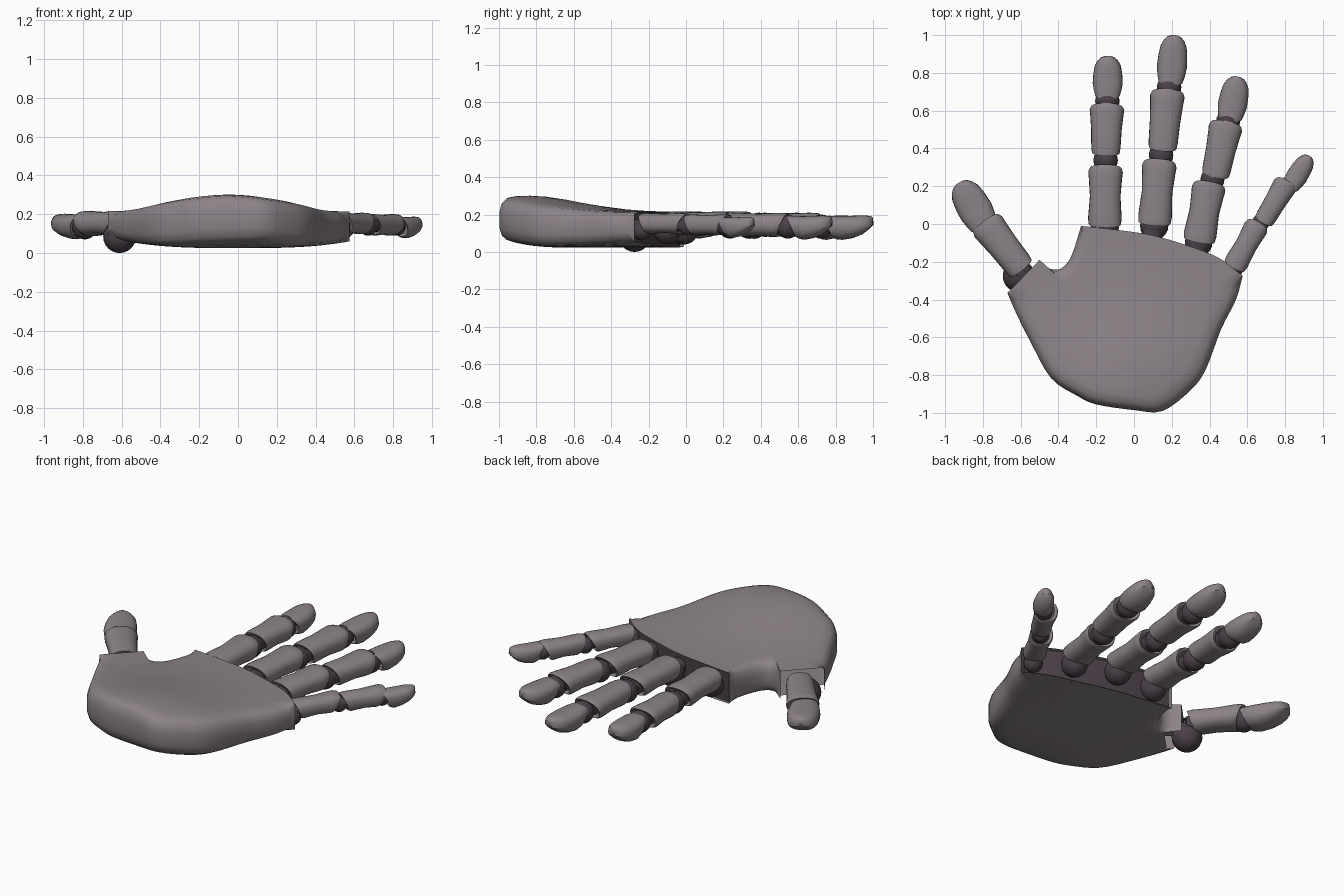
import bpy, bmesh, math
from mathutils import Vector

if "Cube" in bpy.data.objects:
    bpy.data.objects.remove(bpy.data.objects["Cube"])


def material(name, rgb):
    m = bpy.data.materials.new(name)
    m.diffuse_color = (*rgb, 1)
    m.use_nodes = True
    m.node_tree.nodes["Principled BSDF"].inputs["Base Color"].default_value = m.diffuse_color
    return m


SHELL = material("shell_grey", (0.26, 0.225, 0.245))
DARK = material("joint_dark", (0.07, 0.052, 0.065))


def finish(name, bm, mat, angle=42):
    bmesh.ops.recalc_face_normals(bm, faces=bm.faces)
    me = bpy.data.meshes.new(name)
    bm.to_mesh(me)
    bm.free()
    me.materials.append(mat)
    ob = bpy.data.objects.new(name, me)
    bpy.context.collection.objects.link(ob)
    bpy.ops.object.select_all(action='DESELECT')
    ob.select_set(True)
    bpy.context.view_layer.objects.active = ob
    bpy.ops.object.shade_smooth_by_angle(angle=math.radians(angle))
    return ob


def loft(name, p0, p1, rows, z, mat, cap=False, n=24):
    """rows: (t along, half width, top, bottom, bottom shift along axis)"""
    bm = bmesh.new()
    p0, p1 = Vector(p0), Vector(p1)
    axis = (p1 - p0).normalized()
    side = Vector((axis.y, -axis.x))
    rings = []
    for t, w, up, down, shift in rows:
        ring = []
        for k in range(n):
            a = 2 * math.pi * k / n
            c, s = math.cos(a), math.sin(a)
            c = math.copysign(abs(c) ** 0.85, c)
            s = math.copysign(abs(s) ** 0.85, s)
            p = p0.lerp(p1, t) + side * w * c + axis * shift * (1 - s) / 2
            ring.append(bm.verts.new((p.x, p.y, z + (up if s > 0 else down) * s)))
        rings.append(ring)
    for r, q in zip(rings, rings[1:]):
        for k in range(n):
            bm.faces.new((r[k], r[(k + 1) % n], q[(k + 1) % n], q[k]))
    if cap:
        bm.faces.new(rings[-1])
    return finish(name, bm, mat)


def ball(name, p, z, r, stretch=(1, 1, 1)):
    bm = bmesh.new()
    bmesh.ops.create_uvsphere(bm, u_segments=20, v_segments=12, radius=r)
    bmesh.ops.scale(bm, vec=stretch, verts=bm.verts)
    bmesh.ops.translate(bm, vec=(p[0], p[1], z), verts=bm.verts)
    return finish(name, bm, DARK, 60)


# Palm: smooth outline, concentric rings domed over it
OUT = [(-.28, -.01), (-.1, -.03), (.1, -.06), (.3, -.12), (.45, -.18), (.575, -.275),
       (.54, -.4), (.46, -.56), (.38, -.77), (.3, -.88), (.15, -.99), (0, -.985),
       (-.2, -.955), (-.3, -.91), (-.44, -.815), (-.55, -.62), (-.625, -.47),
       (-.67, -.365), (-.5, -.19), (-.45, -.235), (-.385, -.235), (-.33, -.165)]
OPEN = {0, 1, 2, 3, 4, 17}          # outline spans left open (knuckles, thumb socket)
ENDS = {5, 18}
CENTRE = Vector((-.1, -.55))
BALL = Vector((-.61, -.275))


def top(x, y):
    return .213 + .088 * math.exp(-((x + .05) / .3) ** 2 / 2 - ((y + .85) / .28) ** 2 / 2)


def bottom(x, y):
    return .025 + .05 * max(0, (-y - .7) / .3) ** 2 + .04 * abs(x / .6) ** 3


pts, flags = [], []
SUB = 4
for i in range(len(OUT)):
    a, b, c, d = (Vector(OUT[(i + k) % len(OUT)]) for k in (-1, 0, 1, 2))
    # end tangents vanish at the sharp corners
    m0 = (c - a) / 2 if i not in (0, 5, 17, 18) else (c - b)
    m1 = (d - b) / 2 if (i + 1) % len(OUT) not in (0, 5, 17, 18) else (c - b)
    for k in range(SUB):
        t = k / SUB
        pts.append(b * (2 * t**3 - 3 * t**2 + 1) + m0 * (t**3 - 2 * t**2 + t)
                   + c * (3 * t**2 - 2 * t**3) + m1 * (t**3 - t**2))
        flags.append(i in OPEN or (i in ENDS and k == 0))

LEVELS = [(.2, 0), (.45, 0), (.7, 0), (.82, 0), (.91, .01), (.97, .08), (1, .27),
          (1, .68), (.975, .88), (.92, .98), (.82, 1), (.65, 1), (.45, 1), (.2, 1)]
SIDE = 6
bm = bmesh.new()
rings = []
for s, h in LEVELS:
    ring = []
    for p, f in zip(pts, flags):
        q = CENTRE + (p - CENTRE) * s
        hh = round(h) if f else h
        lo, hi = bottom(q.x, q.y), top(q.x, q.y)
        ring.append(bm.verts.new((q.x, q.y, lo + (hi - lo) * hh)))
    rings.append(ring)
n = len(pts)
for j in range(len(rings) - 1):
    for k in range(n):
        m = (k + 1) % n
        if j == SIDE and flags[k] and flags[m]:
            continue
        mid = (rings[j][k].co + rings[j + 1][m].co) / 2
        if j < SIDE and (mid.xy - BALL).length < .14:
            continue                 # underside cut away round the thumb ball
        bm.faces.new((rings[j][k], rings[j][m], rings[j + 1][m], rings[j + 1][k]))
bm.faces.new(rings[0])
bm.faces.new(rings[-1])
finish("palm", bm, SHELL)

# Dark plate recessed behind the knuckle edge
bm = bmesh.new()
wall = []
for p in pts[:5 * SUB + 1]:
    q = CENTRE + (p - CENTRE) * .96
    wall.append([bm.verts.new((q.x, q.y, z)) for z in (bottom(*q), top(*q) - .003)])
for u, v in zip(wall, wall[1:]):
    bm.faces.new((u[0], v[0], v[1], u[1]))
finish("knuckle_plate", bm, DARK)

# Fingers: name, half width, root joint, then start/end of each segment
FINGERS = [
    ("index", .09, (-.155, -.03), [(-.155, -.02, -.15, .315), (-.15, .36, -.142, .64), (-.14, .66, -.138, .89)]),
    ("middle", .09, (.09, -.07), [(.107, -.01, .137, .345), (.15, .385, .18, .715), (.192, .735, .215, 1.0)]),
    ("ring", .088, (.33, -.15), [(.342, -.1, .402, .225), (.428, .245, .492, .545), (.505, .545, .55, .78)]),
    ("little", .064, (.505, -.27), [(.525, -.235, .662, .01), (.68, .005, .815, .23), (.82, .185, .93, .36)]),
    ("thumb", .09, BALL[:], [(-.59, -.245, -.795, .015), (-.785, -.02, -.925, .22)]),
]
for name, w, root, segs in FINGERS:
    k = .5 + .5 * w / .09            # height shrinks less than width
    up, dn = .062 * k, .068 * k
    for i, (x0, y0, x1, y1) in enumerate(segs):
        z = .155 - .007 * i
        if i < len(segs) - 1:
            # hollow phalanx with flared ends and slanted lips
            e = .82 if i or name == "thumb" else .95
            rows = [(.02, w * .7, up * .7, dn * .7, .04), (0, w * e, up * .93, dn * .9, .04),
                    (.1, w * (e + .04), up, dn, .03), (.5, w * .9, up * .92, dn * .9, 0),
                    (.82, w * .98, up, dn, -.025), (.95, w * 1.02, up * .98, dn, -.045),
                    (1, w * .95, up * .9, dn * .92, -.05), (.97, w * .7, up * .7, dn * .7, -.05)]
            loft(f"{name}_segment_{i + 1}", (x0, y0), (x1, y1), rows, z, SHELL)
        else:
            # fingertip: flat top, underside curling up to the end
            g = 1.06 if name == "thumb" else .92
            w2 = w * g
            rows = [(.03, w2 * .6, up * .6, dn * .7, .05), (0, w2 * .8, up * .8, dn * .95, .05),
                    (.12, w2 * .88, up * .85, dn * 1.08, .04), (.35, w2 * .96, up * .82, dn * 1.12, .01),
                    (.6, w2 * .92, up * .85, dn * .98, 0), (.78, w2 * .83, up * .88, dn * .7, 0),
                    (.9, w2 * .64, up * .85, dn * .35, 0), (.97, w2 * .42, up * .78, dn * .05, 0),
                    (1, w2 * .18, up * .68, -up * .3, 0)]
            loft(f"{name}_tip", (x0, y0), (x1, y1), rows, z, SHELL, cap=True)
    # core rod and joint balls
    stops = [root] + [s[:2] for s in segs]
    for i, (a, b) in enumerate(zip(stops, stops[1:])):
        r = w * .56
        loft(f"{name}_rod_{i + 1}", a, Vector(b) + (Vector(b) - Vector(a)) * .1,
             [(0, r, r * .8, r, 0), (1, r, r * .8, r, 0)], .145, DARK)
    if name == "thumb":
        ball("thumb_ball", BALL, .085, .085)
    else:
        ball(f"{name}_knuckle_ball", segs[0][:2], .115, .075 * w / .09)
    for i in range(len(segs) - 1):
        p = (Vector(segs[i][2:]) + Vector(segs[i + 1][:2])) / 2
        ball(f"{name}_joint_{i + 1}", p, .135, w * .72)
